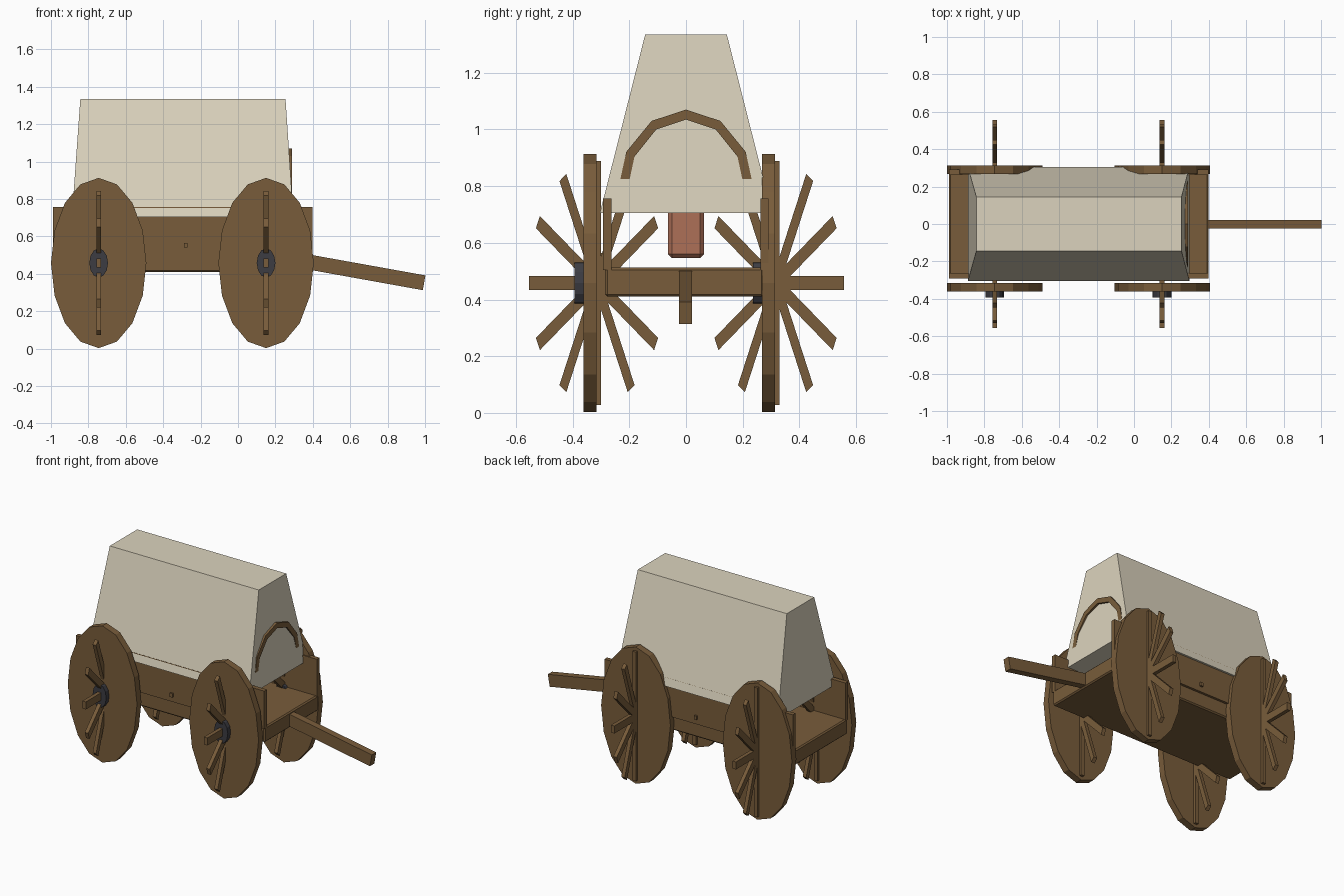
import bpy, bmesh, math
from mathutils import Matrix, Vector

if "Cube" in bpy.data.objects:
    bpy.data.objects.remove(bpy.data.objects["Cube"])


def material(name, rgb):
    m = bpy.data.materials.new(name)
    m.diffuse_color = (*rgb, 1)
    m.use_nodes = True
    m.node_tree.nodes["Principled BSDF"].inputs["Base Color"].default_value = m.diffuse_color
    return m


WOOD = material("brown wood", (0.19, 0.108, 0.043))
CANVAS = material("cream canvas", (0.71, 0.65, 0.51))
IRON = material("dark iron", (0.045, 0.045, 0.055))
CLAY = material("red clay", (0.42, 0.16, 0.095))


def finish(name, bm, mat):
    bmesh.ops.recalc_face_normals(bm, faces=bm.faces[:])
    me = bpy.data.meshes.new(name)
    bm.to_mesh(me)
    bm.free()
    me.materials.append(mat)
    ob = bpy.data.objects.new(name, me)
    bpy.context.collection.objects.link(ob)
    return ob


def add_box(bm, size, matrix):
    return bmesh.ops.create_cube(bm, size=1, matrix=matrix @ Matrix.Diagonal((*size, 1)))


def box(name, lo, hi, mat, bevel=0):
    lo, hi = Vector(lo), Vector(hi)
    bm = bmesh.new()
    add_box(bm, hi - lo, Matrix.Translation((lo + hi) / 2))
    ob = finish(name, bm, mat)
    if bevel:
        mod = ob.modifiers.new("bevel", 'BEVEL')
        mod.width = bevel
        mod.segments = 1
    return ob


def disc(name, x, z, rx, rz, y0, y1, sides, mat):
    # oval cylinder lying along y
    bm = bmesh.new()
    m = (Matrix.Translation((x, (y0 + y1) / 2, z)) @ Matrix.Diagonal((rx, 1, rz, 1))
         @ Matrix.Rotation(math.pi / 2, 4, 'X'))
    bmesh.ops.create_cone(bm, cap_ends=True, segments=sides, radius1=1, radius2=1,
                          depth=y1 - y0, matrix=m)
    return finish(name, bm, mat)


# Wheels: solid oval disc, iron hub, and a fan of spokes crossing the axle plane
WHEEL_Z, SQUASH = 0.458, 0.56
for end, x in (("rear", -0.745), ("front", 0.15)):
    for side, y in (("right", -0.314), ("left", 0.316)):
        tag = f"{end}_{side}"
        disc(f"{tag}_wheel", x, WHEEL_Z, 0.255, 0.455, y - 0.048, y - 0.002, 16, WOOD)
        disc(f"{tag}_hub", x, WHEEL_Z, 0.05, 0.078, y - 0.079, y - 0.004, 12, IRON)
        bm = bmesh.new()
        base = Matrix.Translation((x, y, WHEEL_Z)) @ Matrix.Diagonal((SQUASH, SQUASH, 1, 1))
        for i in range(6):
            add_box(bm, (0.045, 0.05, 0.86), base @ Matrix.Rotation(i * math.pi / 6, 4, 'X'))
        finish(f"{tag}_spokes", bm, WOOD)

# Wagon bed and side boards
box("bed_floor", (-0.99, -0.285, 0.41), (0.397, 0.275, 0.513), WOOD, 0.008)
for side, y0 in (("right", -0.292), ("left", 0.262)):
    box(f"{side}_side_board", (-0.99, y0, 0.505), (0.397, y0 + 0.029, 0.757), WOOD)
for side, y in (("right", -0.292), ("left", 0.291)):
    box(f"{side}_peg", (-0.29, y - 0.012, 0.54), (-0.27, y + 0.012, 0.565), WOOD)

# Tapered canvas cover
bm = bmesh.new()
rings = []
for z, x0, x1, hy in ((0.705, -0.888, 0.296, 0.304), (1.335, -0.843, 0.254, 0.144)):
    rings.append([bm.verts.new(p) for p in
                  ((x0, -hy, z), (x1, -hy, z), (x1, hy, z), (x0, hy, z))])
bm.faces.new(rings[0])
bm.faces.new(rings[1])
for i in range(4):
    j = (i + 1) % 4
    bm.faces.new((rings[0][i], rings[0][j], rings[1][j], rings[1][i]))
finish("canvas_cover", bm, CANVAS)

# Bent hoop set into the front of the cover
bm = bmesh.new()
sections = []
for i in range(7):
    a = i * math.pi / 6
    c, s = math.cos(a), math.sin(a)
    sections.append([bm.verts.new((x, ry * c, 0.773 + rz * s)) for x, ry, rz in
                     ((0.262, 0.243, 0.297), (0.288, 0.243, 0.297),
                      (0.288, 0.210, 0.262), (0.262, 0.210, 0.262))])
for p, q in zip(sections, sections[1:]):
    for i in range(4):
        j = (i + 1) % 4
        bm.faces.new((p[i], p[j], q[j], q[i]))
bm.faces.new(sections[0])
bm.faces.new(sections[-1])
finish("front_hoop", bm, WOOD)

# Sloping draw pole
bm = bmesh.new()
add_box(bm, (0.63, 0.046, 0.08), Matrix.Translation((0.685, -0.001, 0.408))
        @ Matrix.Rotation(math.radians(10.2), 4, 'Y'))
finish("draw_pole", bm, WOOD)

# Cargo box hanging under the cover
box("cargo_box", (-0.42, -0.064, 0.546), (-0.18, 0.064, 0.78), CLAY, 0.014)
